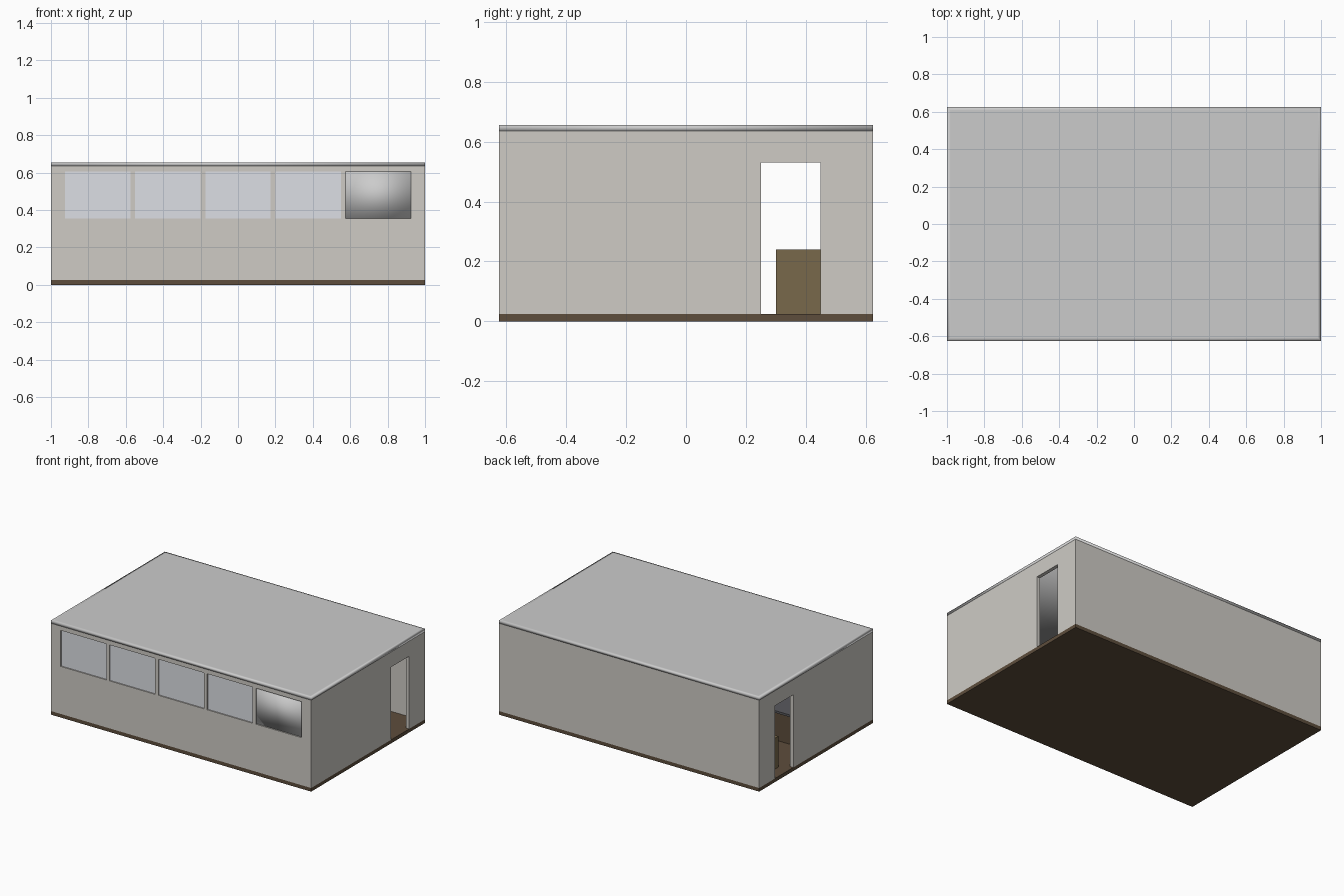
import bpy, bmesh
from mathutils import Vector

if "Cube" in bpy.data.objects:
    bpy.data.objects.remove(bpy.data.objects["Cube"])

W, D, H, T = 1.0, 0.625, 0.655, 0.025   # half width, half depth, height, wall thickness


def material(name, rgb):
    m = bpy.data.materials.new(name)
    m.diffuse_color = (*rgb, 1)
    m.use_nodes = True
    m.node_tree.nodes["Principled BSDF"].inputs["Base Color"].default_value = m.diffuse_color
    return m


def box(name, lo, hi, mat=None, smooth=False, inset_top=0):
    lo, hi = Vector(lo), Vector(hi)
    bm = bmesh.new()
    bmesh.ops.create_cube(bm, size=1)
    for v in bm.verts:
        v.co = Vector([(lo[i] + hi[i]) / 2 + v.co[i] * (hi[i] - lo[i]) for i in range(3)])
    bm.normal_update()
    if inset_top:
        top = [f for f in bm.faces if f.normal.z > 0.9]
        bmesh.ops.inset_region(bm, faces=top, thickness=inset_top)
    for f in bm.faces:
        f.smooth = smooth
    me = bpy.data.meshes.new(name)
    bm.to_mesh(me)
    bm.free()
    ob = bpy.data.objects.new(name, me)
    bpy.context.collection.objects.link(ob)
    if mat:
        me.materials.append(mat)
    return ob


def cut(target, cutter):
    cutter.hide_render = True
    cutter.hide_viewport = True
    cutter.display_type = 'WIRE'
    mod = target.modifiers.new(cutter.name, 'BOOLEAN')
    mod.operation = 'DIFFERENCE'
    mod.solver = 'EXACT'
    mod.object = cutter


wall_mat = material("wall_paint", (0.62, 0.60, 0.56))
wood_mat = material("floor_wood", (0.11, 0.075, 0.045))
cabinet_mat = material("cabinet_wood", (0.19, 0.14, 0.07))
dark_mat = material("dark_top", (0.1, 0.1, 0.11))
glass_mat = material("window_glass", (0.72, 0.74, 0.78))

# Floor and ceiling slabs
box("floor", (-W, -D, 0), (W, D, T), wood_mat)
box("ceiling", (-W, -D, H - 0.02), (W, D, H), smooth=True, inset_top=T)

# Hollow wall shell
walls = box("walls", (-W, -D, T), (W, D, H - 0.02), wall_mat)
cut(walls, box("room_cutter", (-W + T, -D + T, -0.1), (W - T, D - T, H + 0.1)))

# Doorways through both end walls
cut(walls, box("door_cutter", (-W - 0.1, 0.25, -0.05), (W + 0.1, 0.45, 0.53)))

# Five high windows along the front; the last pane is smooth shaded
for i in range(5):
    x = -0.75 + 0.375 * i
    cut(walls, box(f"window_cutter_{i + 1}", (x - 0.175, -D - 0.1, 0.355),
                   (x + 0.175, -D + 0.1, 0.605)))
    box(f"window_pane_{i + 1}", (x - 0.175, -D + 0.008, 0.355),
        (x + 0.175, -D + 0.018, 0.605), None if i == 4 else glass_mat, smooth=i == 4)

# Furniture glimpsed through the doorways
box("cabinet", (-0.92, 0.30, T), (-0.72, 0.58, 0.24), cabinet_mat)
box("table_base", (-0.87, -0.28, T), (-0.45, -0.02, 0.225), wood_mat)
box("table_top", (-0.88, -0.30, 0.225), (-0.44, 0.0, 0.24), dark_mat)
